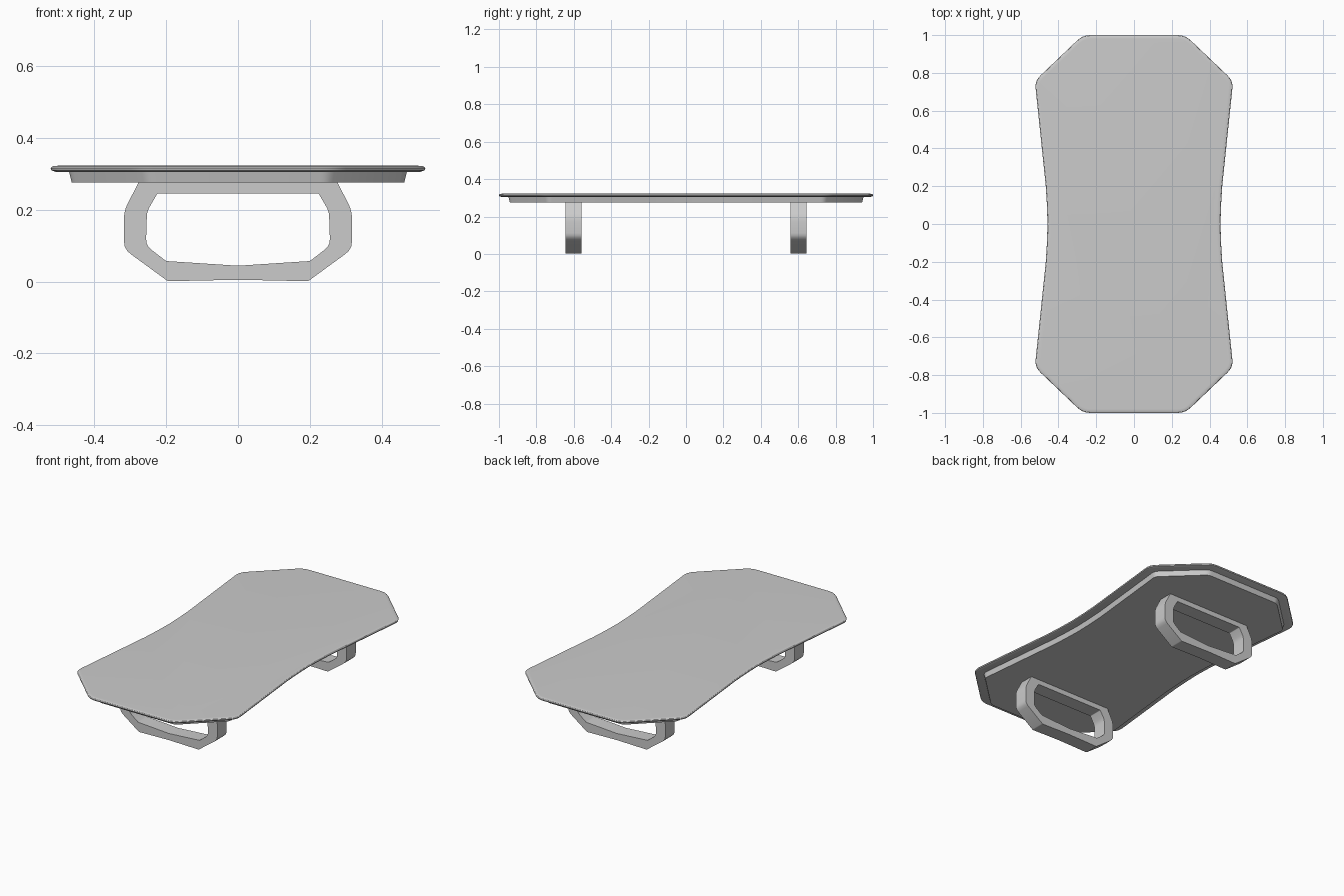
import bpy, bmesh
from mathutils import Vector

if "Cube" in bpy.data.objects:
    bpy.data.objects.remove(bpy.data.objects["Cube"])


def rounded(ctrl, seg=4):
    # ctrl: closed polygon of (x, y, cut); each corner becomes a small curve
    out, n = [], len(ctrl)
    for i, (x, y, cut) in enumerate(ctrl):
        b = Vector((x, y))
        if cut == 0:
            out.append(b)
            continue
        a = b + (Vector(ctrl[i - 1][:2]) - b).normalized() * cut
        c = b + (Vector(ctrl[(i + 1) % n][:2]) - b).normalized() * cut
        for k in range(seg + 1):
            t = k / seg
            out.append(a * (1 - t) ** 2 + b * 2 * t * (1 - t) + c * t * t)
    return out


def inset(pts, d):
    # move a counter-clockwise outline inward by d, with mitred corners
    out, n = [], len(pts)
    for i, p in enumerate(pts):
        e1 = (p - pts[i - 1]).normalized()
        e2 = (pts[(i + 1) % n] - p).normalized()
        n1, n2 = Vector((-e1.y, e1.x)), Vector((-e2.y, e2.x))
        out.append(p + (n1 + n2) * d / (1 + n1.dot(n2)))
    return out


def loft(name, rings, closed=False):
    bm = bmesh.new()
    loops = [[bm.verts.new(co) for co in ring] for ring in rings]
    pairs = list(zip(loops, loops[1:]))
    if closed:
        pairs.append((loops[-1], loops[0]))
    else:
        bm.faces.new(loops[0])
        bm.faces.new(loops[-1])
    for a, b in pairs:
        for i in range(len(a)):
            j = (i + 1) % len(a)
            bm.faces.new((a[i], a[j], b[j], b[i]))
    bmesh.ops.recalc_face_normals(bm, faces=bm.faces)
    mesh = bpy.data.meshes.new(name)
    bm.to_mesh(mesh)
    bm.free()
    ob = bpy.data.objects.new(name, mesh)
    bpy.context.collection.objects.link(ob)
    bpy.ops.object.select_all(action='DESELECT')
    ob.select_set(True)
    bpy.context.view_layer.objects.active = ob
    bpy.ops.object.shade_smooth_by_angle(angle=0.52)
    return ob


# Waisted outline shared by the top and the slab: right side, then turned half round
half = [(0.271, -1, 0.04), (0.525, -0.758, 0.04), (0.467, -0.2, 0), (0.461, -0.1, 0),
        (0.458, 0, 0), (0.461, 0.1, 0), (0.467, 0.2, 0), (0.525, 0.758, 0.04), (0.271, 1, 0.04)]
ctrl = half + [(-x, -y, c) for x, y, c in half]

# Thin table top with softened edges
outline = rounded(ctrl)
edge = [(0.014, 0.305), (0.002, 0.309), (0, 0.315), (0.003, 0.319), (0.01, 0.3215), (0.02, 0.322)]
loft("table_top", [[(p.x, p.y, z) for p in inset(outline, d)] for d, z in edge])

# Tapered slab under the top
inner = inset([Vector(c[:2]) for c in ctrl], 0.05)
slab = rounded([(p.x, p.y, c[2] * 0.6) for p, c in zip(inner, ctrl)])
loft("under_slab", [[(p.x, p.y, z) for p in inset(slab, d)]
                    for d, z in [(0.008, 0.275), (0, 0.307)]])


# Ring-shaped legs
def mirrored(pts):
    # profile from bottom centre up the right side, mirrored across x = 0
    return rounded(pts + [(-x, z, c) for x, z, c in reversed(pts[1:])], 3)


outer = mirrored([(0, 0.005, 0), (0.195, 0.001, 0.005), (0.317, 0.09, 0.022),
                  (0.317, 0.197, 0.022), (0.274, 0.28, 0.003)])
hole = mirrored([(0, 0.044, 0), (0.2, 0.057, 0.003), (0.256, 0.1, 0.018),
                 (0.253, 0.195, 0.015), (0.224, 0.245, 0.003)])
for name, y in (("front_leg", -0.602), ("back_leg", 0.602)):
    y0, y1 = y - 0.043, y + 0.043
    loft(name, [[(p.x, yy, p.y) for p in pts] for pts, yy in
                ((outer, y0), (outer, y1), (hole, y1), (hole, y0))], closed=True)
